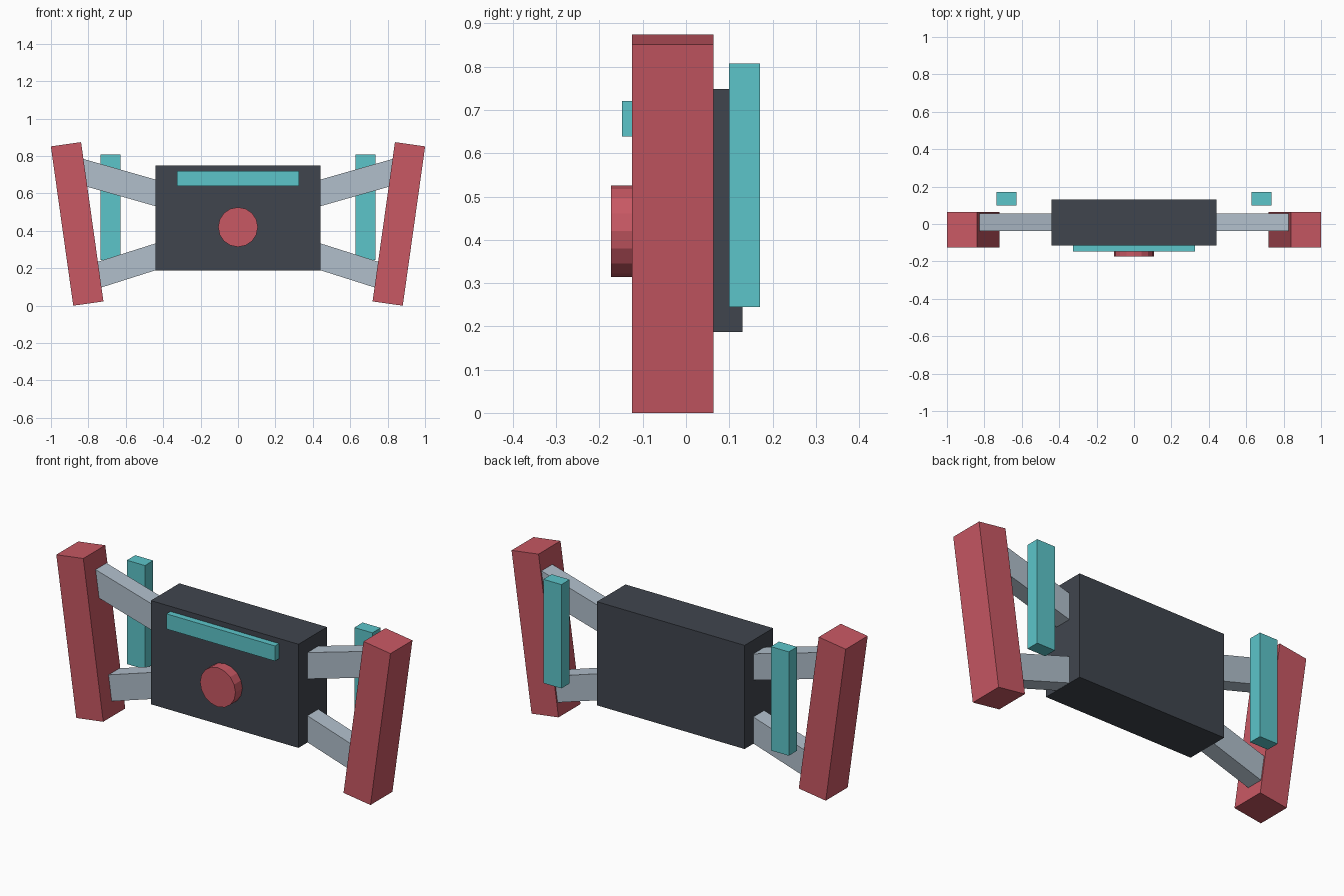
import bpy
import math
from mathutils import Matrix, Vector

cube = bpy.data.objects.get("Cube")
if cube:
    bpy.data.objects.remove(cube, do_unlink=True)


def material(name, rgb):
    mat = bpy.data.materials.new(name)
    mat.use_nodes = True
    mat.diffuse_color = (*rgb, 1)
    mat.node_tree.nodes["Principled BSDF"].inputs["Base Color"].default_value = (*rgb, 1)
    return mat


charcoal = material("charcoal", (0.051, 0.060, 0.076))
red = material("red", (0.58, 0.098, 0.127))
teal = material("teal", (0.107, 0.56, 0.59))
steel = material("steel grey", (0.44, 0.52, 0.60))


def finish(name, mat):
    obj = bpy.context.object
    obj.name = obj.data.name = name
    obj.data.materials.append(mat)
    return obj


def box(name, mat, center, size, tilt=0.0):
    """Box of a given size, tilted about the y axis (radians)."""
    bpy.ops.mesh.primitive_cube_add(size=1, location=center, rotation=(0, tilt, 0))
    obj = finish(name, mat)
    obj.data.transform(Matrix.Diagonal((*size, 1)))
    return obj


def strut(name, mat, start, end, y, depth, thickness):
    """Box beam between two (x, z) points."""
    a, b = Vector((start[0], y, start[1])), Vector((end[0], y, end[1]))
    d = b - a
    return box(name, mat, (a + b) / 2, (d.length, depth, thickness), -math.atan2(d.z, d.x))


# Central body with front bar and round button
box("body", charcoal, (0, 0.008, 0.468), (0.884, 0.244, 0.561))
box("front_bar", teal, (0, -0.124, 0.68), (0.65, 0.048, 0.082))
bpy.ops.mesh.primitive_cylinder_add(vertices=16, radius=0.106, depth=0.073,
                                    location=(0, -0.1365, 0.42),
                                    rotation=(math.pi / 2, 0, 0))
finish("front_button", red)

# Mirrored side assemblies
for side, s in (("left", 1), ("right", -1)):
    box(f"{side}_pillar", red, (s * 0.86, -0.031, 0.437), (0.163, 0.188, 0.86),
        s * math.radians(8))
    box(f"{side}_rear_slat", teal, (s * 0.681, 0.135, 0.526), (0.108, 0.071, 0.562))
    strut(f"{side}_upper_arm", steel, (s * 0.40, 0.591), (s * 0.88, 0.728),
          0.009, 0.093, 0.137)
    strut(f"{side}_lower_arm", steel, (s * 0.40, 0.274), (s * 0.80, 0.147),
          0.009, 0.093, 0.137)
